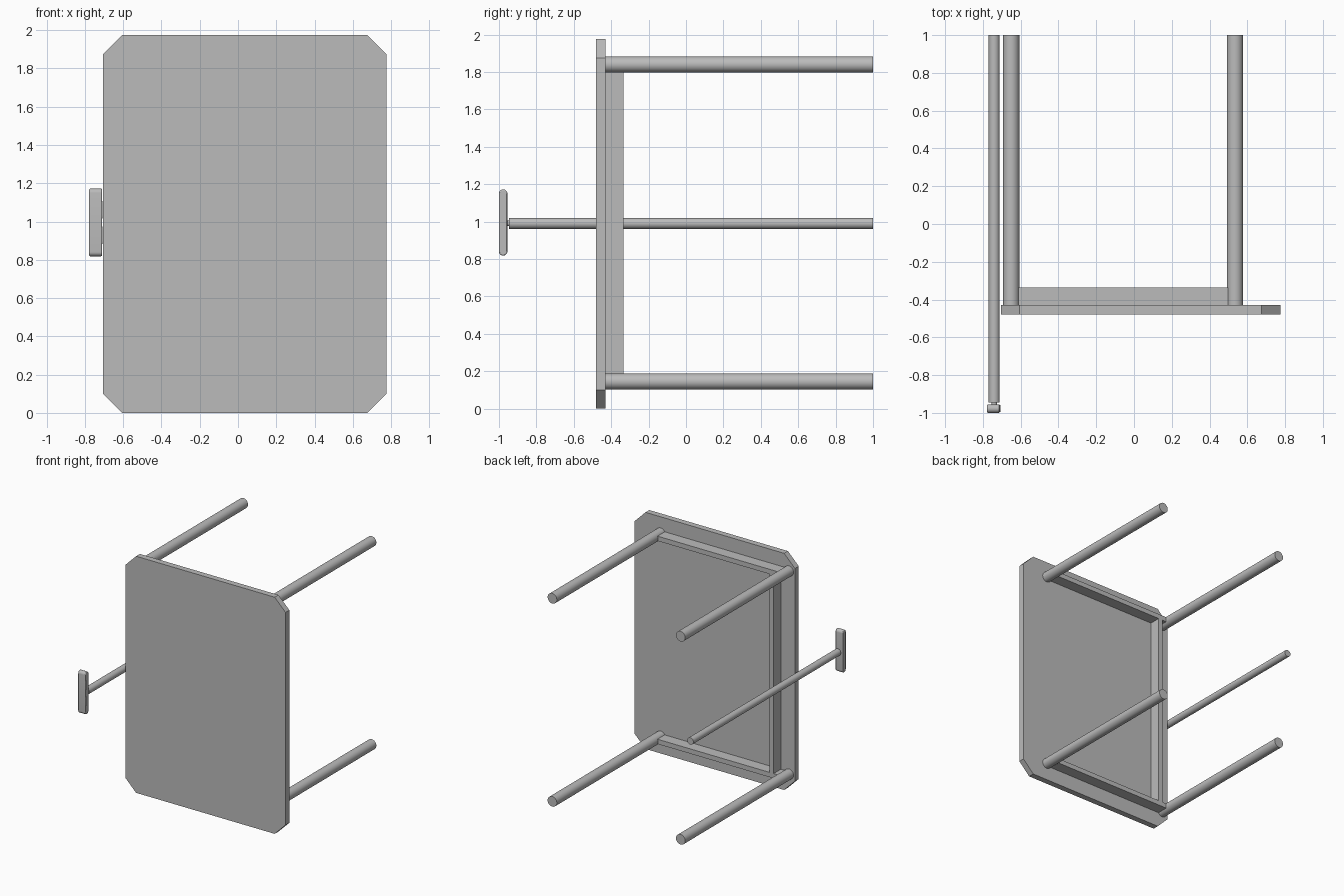
import bpy
import bmesh
import math
from mathutils import Matrix, Vector

cube = bpy.data.objects.get("Cube")
if cube:
    bpy.data.objects.remove(cube, do_unlink=True)

grey = bpy.data.materials.new("plain grey")
grey.use_nodes = True
colour = (0.5, 0.5, 0.5, 1)
grey.diffuse_color = colour
grey.node_tree.nodes["Principled BSDF"].inputs["Base Color"].default_value = colour


def finish(name, bm, smooth=False):
    bmesh.ops.recalc_face_normals(bm, faces=bm.faces)
    mesh = bpy.data.meshes.new(name)
    bm.to_mesh(mesh)
    bm.free()
    mesh.materials.append(grey)
    obj = bpy.data.objects.new(name, mesh)
    bpy.context.collection.objects.link(obj)
    if smooth:
        bpy.ops.object.select_all(action="DESELECT")
        obj.select_set(True)
        bpy.context.view_layer.objects.active = obj
        bpy.ops.object.shade_smooth_by_angle(angle=math.radians(35))
    return obj


def box(name, low, high):
    low, high = Vector(low), Vector(high)
    bm = bmesh.new()
    bmesh.ops.create_cube(bm, size=1)
    bmesh.ops.scale(bm, vec=high - low, verts=bm.verts)
    bmesh.ops.translate(bm, vec=(low + high) / 2, verts=bm.verts)
    return finish(name, bm)


def rod(name, x, z, y0, y1, radius):
    bm = bmesh.new()
    bmesh.ops.create_cone(bm, cap_ends=True, segments=32, radius1=radius,
                          radius2=radius, depth=y1 - y0)
    turn = Matrix.Rotation(math.pi / 2, 4, "X")
    bmesh.ops.transform(bm, verts=bm.verts,
                        matrix=Matrix.Translation((x, (y0 + y1) / 2, z)) @ turn)
    return finish(name, bm, True)


def prism(name, points, offset, smooth=False):
    bm = bmesh.new()
    face = bm.faces.new([bm.verts.new(p) for p in points])
    new = bmesh.ops.extrude_face_region(bm, geom=[face])["geom"]
    bmesh.ops.translate(bm, vec=offset,
                        verts=[v for v in new if isinstance(v, bmesh.types.BMVert)])
    return finish(name, bm, smooth)


def rounded_bar(name, x0, x1, y, z, half, radius):
    # Upright bar with semicircular ends
    points = []
    for end in (1, -1):
        for i in range(13):
            a = math.pi * i / 12 + (0 if end > 0 else math.pi)
            points.append((x0, y + radius * math.cos(a),
                           z + end * (half - radius) + radius * math.sin(a)))
    return prism(name, points, (x1 - x0, 0, 0), True)


# Table top with clipped corners, standing on its edge
X0, X1, TOP, CUT = -0.705, 0.775, 1.975, 0.1
FRONT, BACK = -0.48, -0.43
outline = [(X0 + CUT, 0), (X1 - CUT, 0), (X1, CUT), (X1, TOP - CUT),
           (X1 - CUT, TOP), (X0 + CUT, TOP), (X0, TOP - CUT), (X0, CUT)]
prism("table_top", [(x, FRONT, z) for x, z in outline], (0, BACK - FRONT, 0))

# Legs and the two long rails between them
LEGS_X = {"right": -0.65, "left": 0.535}
LEGS_Z = {"lower": 0.145, "upper": 1.84}
RAIL = 0.02
for level, z in LEGS_Z.items():
    for side, x in LEGS_X.items():
        rod(f"{level}_{side}_leg", x, z, BACK, 1, 0.0425)
    box(f"{level}_rail", (LEGS_X["right"], BACK, z - RAIL),
        (LEGS_X["left"], -0.335, z + RAIL))

# Single cross rail
box("side_rail", (-0.575, BACK, LEGS_Z["lower"] + RAIL),
    (-0.535, -0.335, LEGS_Z["upper"] - RAIL))

# Separate pole with a rounded cross handle
POLE_X, POLE_Z = -0.74, 0.99
rod("pole", POLE_X, POLE_Z, -0.945, 1, 0.029)
rod("pole_neck", POLE_X, POLE_Z, -0.97, -0.94, 0.015)
handle = rounded_bar("handle", -0.778, -0.71, -0.9775, POLE_Z + 0.005, 0.177, 0.0225)
bevel = handle.modifiers.new("soft edges", "BEVEL")
bevel.width = 0.006
bevel.segments = 2
bevel.limit_method = "ANGLE"
for level, shift in (("lower", -0.062), ("upper", 0.072)):
    rounded_bar(f"{level}_handle_pad", -0.712, -0.708, -0.9775,
                POLE_Z + shift, 0.045, 0.018)
